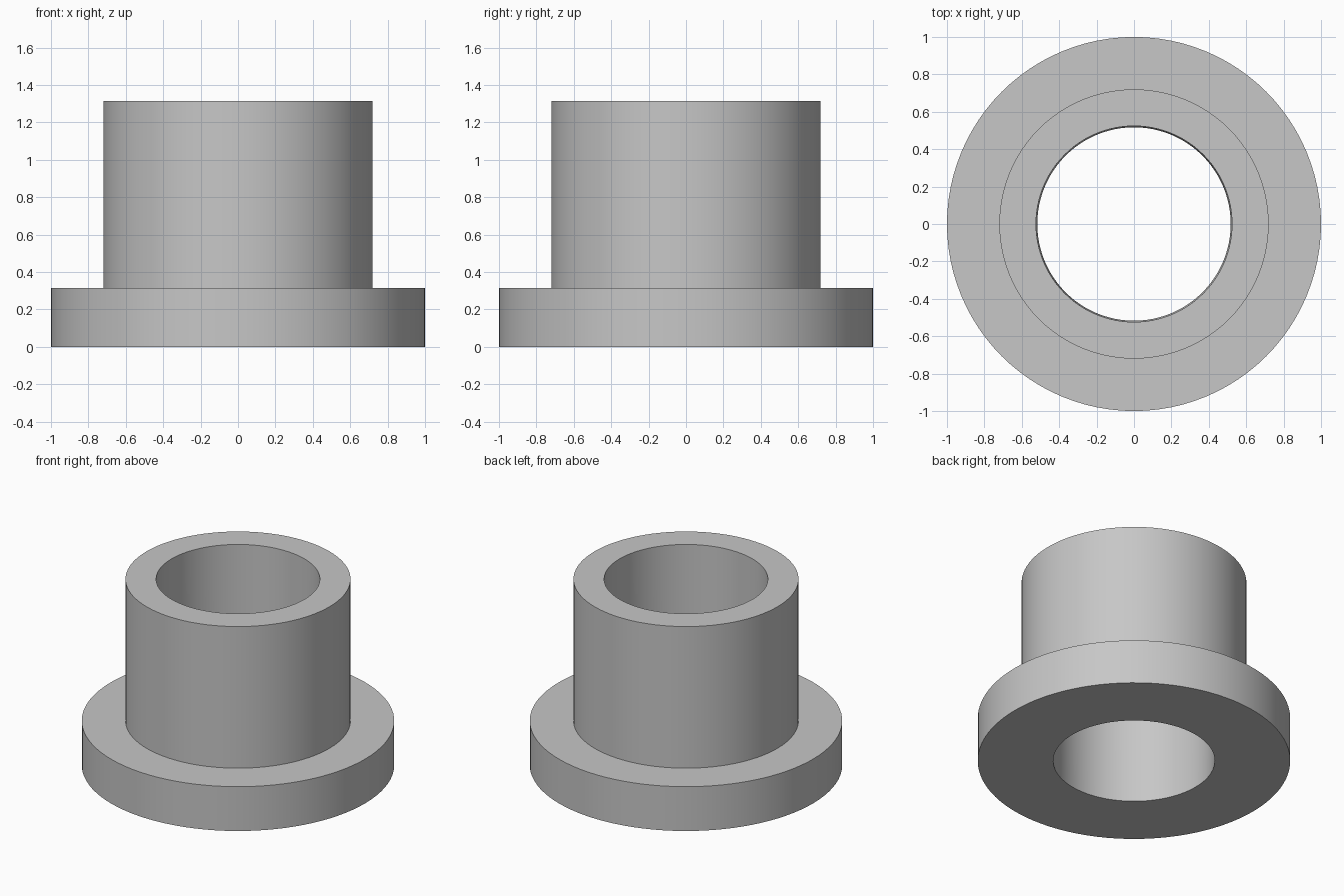
import bpy
import bmesh
import math
from mathutils import Matrix, Vector

cube = bpy.data.objects.get("Cube")
if cube:
    bpy.data.objects.remove(cube, do_unlink=True)

SEGMENTS = 96
FLANGE_RADIUS, FLANGE_TOP = 1.0, 0.313
SLEEVE_RADIUS, SLEEVE_TOP = 0.72, 1.313
BORE_BOTTOM, BORE_TOP = 0.517, 0.524  # slightly tapered bore

# Plain grey material
grey = bpy.data.materials.new("plain_grey")
grey.use_nodes = True
colour = (0.57, 0.57, 0.57, 1)
grey.diffuse_color = colour
grey.node_tree.nodes["Principled BSDF"].inputs["Base Color"].default_value = colour


def lathe(name, profile, material):
    """Revolve a closed (radius, height) profile around z."""
    bm = bmesh.new()
    rings = []
    for i in range(SEGMENTS):
        turn = Matrix.Rotation(math.tau * i / SEGMENTS, 3, "Z")
        rings.append([bm.verts.new(turn @ Vector((r, 0, z))) for r, z in profile])
    count = len(profile)
    for i, ring in enumerate(rings):
        following = rings[(i + 1) % SEGMENTS]
        for j in range(count):
            k = (j + 1) % count
            bm.faces.new((ring[j], following[j], following[k], ring[k]))
    bmesh.ops.recalc_face_normals(bm, faces=bm.faces)
    mesh = bpy.data.meshes.new(name)
    bm.to_mesh(mesh)
    bm.free()
    mesh.materials.append(material)
    obj = bpy.data.objects.new(name, mesh)
    bpy.context.collection.objects.link(obj)
    return obj


# Flanged sleeve with a through bore
bushing = lathe("flanged_bushing", [
    (BORE_BOTTOM, 0),
    (FLANGE_RADIUS, 0),
    (FLANGE_RADIUS, FLANGE_TOP),
    (SLEEVE_RADIUS, FLANGE_TOP),
    (SLEEVE_RADIUS, SLEEVE_TOP),
    (BORE_TOP, SLEEVE_TOP),
], grey)

# Round walls smooth, rims sharp
bpy.ops.object.select_all(action="DESELECT")
bushing.select_set(True)
bpy.context.view_layer.objects.active = bushing
bpy.ops.object.shade_smooth_by_angle(angle=math.radians(30))
